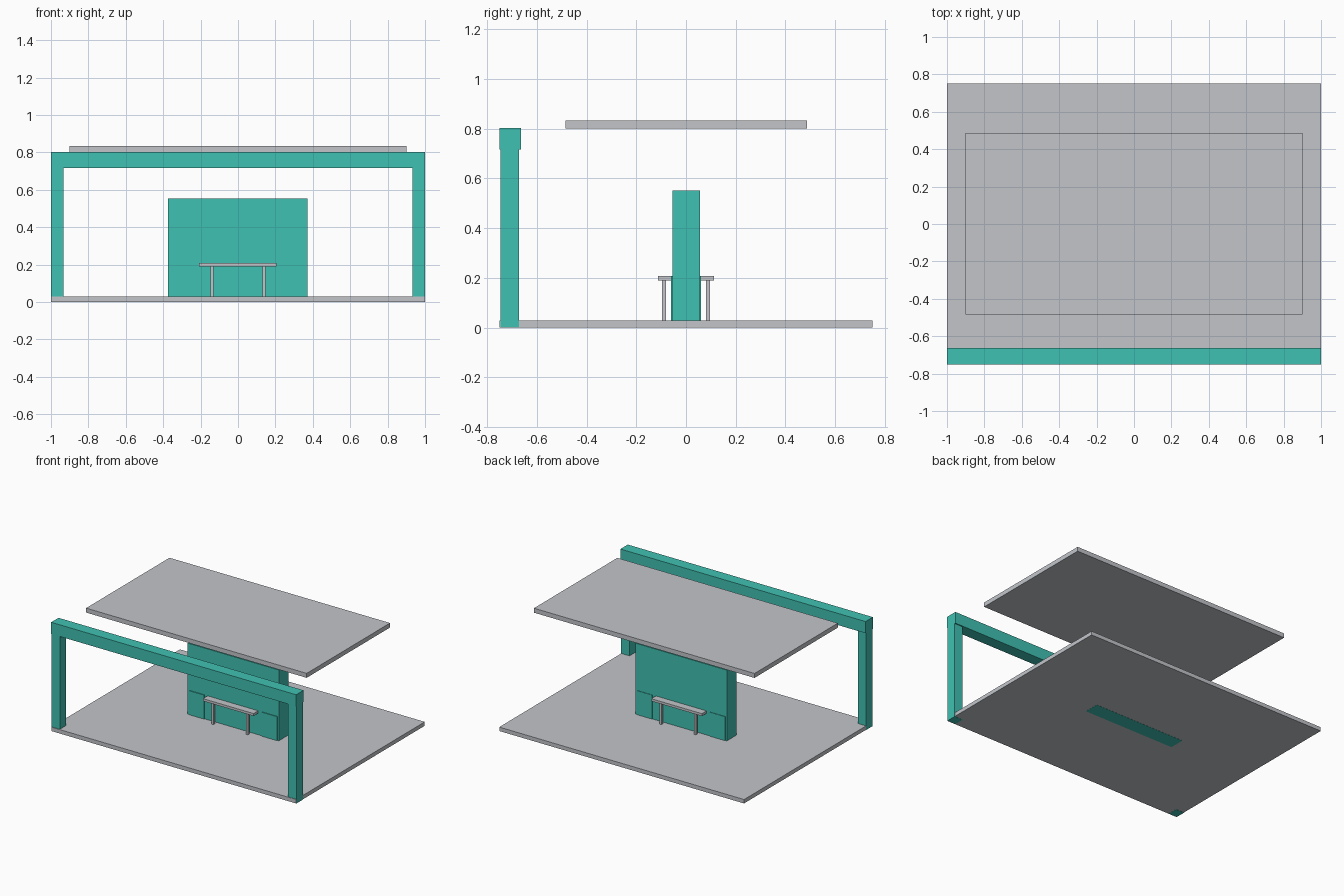
import bpy
import bmesh

if "Cube" in bpy.data.objects:
    bpy.data.objects.remove(bpy.data.objects["Cube"])


def material(name, rgb):
    m = bpy.data.materials.new(name)
    m.diffuse_color = (*rgb, 1.0)
    m.use_nodes = True
    m.node_tree.nodes["Principled BSDF"].inputs["Base Color"].default_value = m.diffuse_color
    return m


teal = material("teal_paint", (0.051, 0.533, 0.445))
grey = material("light_grey", (0.54, 0.56, 0.59))


def box(name, x, y, z, mat):
    """Axis-aligned box from (min, max) ranges."""
    mesh = bpy.data.meshes.new(name)
    bm = bmesh.new()
    bmesh.ops.create_cube(bm, size=1.0)
    for v in bm.verts:
        v.co = [r[0] if c < 0 else r[1] for c, r in zip(v.co, (x, y, z))]
    bm.to_mesh(mesh)
    bm.free()
    mesh.materials.append(mat)
    obj = bpy.data.objects.new(name, mesh)
    bpy.context.collection.objects.link(obj)
    return obj


def span(a, b, side):
    """Range on the chosen side of the centre plane."""
    return tuple(sorted((a * side, b * side)))


# Floor slab, a hair inside the posts where they share a face
box("floor_slab", (-0.999, 0.999), (-0.75, 0.75), (0.001, 0.03), grey)

# Floating roof slab
box("roof_slab", (-0.9, 0.9), (-0.485, 0.487), (0.8, 0.833), grey)

# Front portal: two posts and a slightly deeper beam
for side, label in ((-1, "left"), (1, "right")):
    box(f"portal_post_{label}", span(0.932, 1.0, side), (-0.746, -0.672), (0, 0.718), teal)
box("portal_beam", (-1, 1), (-0.75, -0.664), (0.717, 0.803), teal)

# Central wall
box("central_wall", (-0.373, 0.372), (-0.055, 0.057), (0, 0.552), teal)

# Both faces of the wall carry low panels and a small table
for face, label in ((-1, "front"), (1, "back")):
    for side, end in ((-1, "left"), (1, "right")):
        box(f"wall_panel_{label}_{end}", span(0.235, 0.362, side),
            span(0.05, 0.061, face), (0.03, 0.207), teal)
        box(f"table_leg_{label}_{end}", span(0.132, 0.148, side),
            span(0.08, 0.097, face), (0.03, 0.192), grey)
    box(f"table_top_{label}", (-0.208, 0.205), span(0.058, 0.112, face), (0.19, 0.208), grey)
